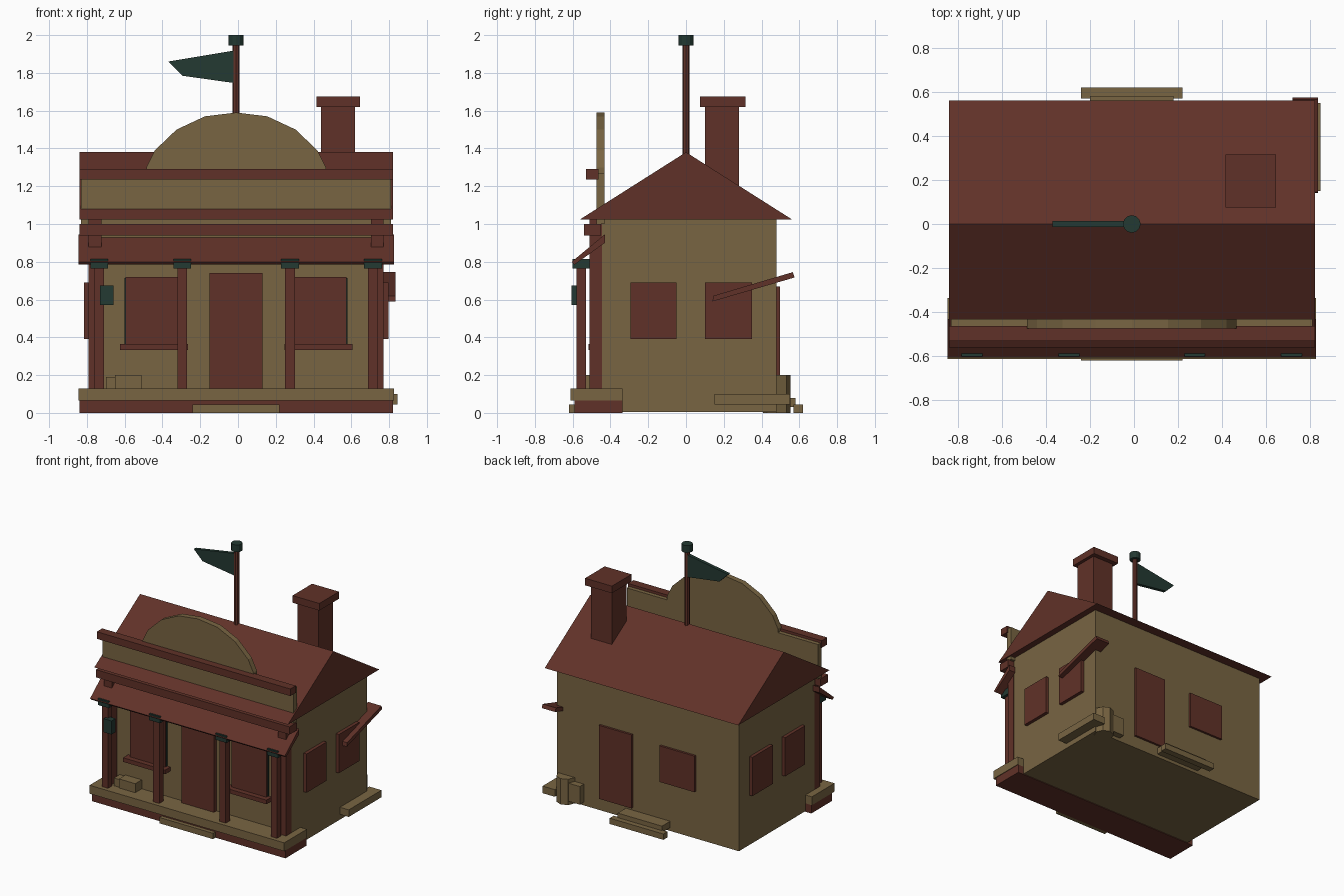
import bpy, bmesh, math

if "Cube" in bpy.data.objects:
    bpy.data.objects.remove(bpy.data.objects["Cube"])

def material(name, rgb):
    m = bpy.data.materials.new(name)
    m.diffuse_color = (*rgb, 1)
    m.use_nodes = True
    m.node_tree.nodes["Principled BSDF"].inputs["Base Color"].default_value = m.diffuse_color
    return m

BROWN = material("red_brown_wood", (0.118, 0.031, 0.021))
TAN = material("tan_boards", (0.190, 0.130, 0.055))
GREEN = material("dark_green_metal", (0.017, 0.041, 0.032))
CX = -0.01  # building centre line

def finish(bm, name, mat):
    bmesh.ops.recalc_face_normals(bm, faces=bm.faces)
    me = bpy.data.meshes.new(name)
    bm.to_mesh(me)
    bm.free()
    me.materials.append(mat)
    ob = bpy.data.objects.new(name, me)
    bpy.context.collection.objects.link(ob)
    return ob

def prism(name, pts, axis, a, b, mat):
    """Extrude a 2D profile along axis: 'x' uses (y,z), 'y' uses (x,z)."""
    bm = bmesh.new()
    put = (lambda p, t: (t, p[0], p[1])) if axis == 'x' else (lambda p, t: (p[0], t, p[1]))
    v0 = [bm.verts.new(put(p, a)) for p in pts]
    v1 = [bm.verts.new(put(p, b)) for p in pts]
    bm.faces.new(v0)
    bm.faces.new(v1)
    n = len(pts)
    for i in range(n):
        j = (i + 1) % n
        bm.faces.new((v0[i], v0[j], v1[j], v1[i]))
    return finish(bm, name, mat)

def box(name, x0, x1, y0, y1, z0, z1, mat):
    return prism(name, [(x0, z0), (x1, z0), (x1, z1), (x0, z1)], 'y', y0, y1, mat)

def cyl(name, x, y, z0, z1, r, n, mat):
    bm = bmesh.new()
    bmesh.ops.create_cone(bm, cap_ends=True, segments=n, radius1=r, radius2=r, depth=z1 - z0)
    bmesh.ops.translate(bm, verts=bm.verts, vec=(x, y, (z0 + z1) / 2))
    return finish(bm, name, mat)

# Main body and gable roof
box("main_walls", -0.79, 0.77, -0.45, 0.48, 0.005, 1.04, TAN)
prism("gable_roof", [(-0.56, 1.025), (0.56, 1.025), (0, 1.38)], 'x', -0.84, 0.82, BROWN)

# False front with arched crest
arch = [(0.475, 1.30), (0.43, 1.39), (0.315, 1.50), (0.165, 1.57), (0, 1.59)]
arch += [(-x, z) for x, z in reversed(arch[:-1])]
outline = [(-0.82, 1.0), (0.82, 1.0), (0.82, 1.27), (0.475, 1.27)] + arch + [(-0.475, 1.27), (-0.82, 1.27)]
prism("false_front", [(x + CX, z) for x, z in outline], 'y', -0.475, -0.432, TAN)
box("false_front_cornice", -0.84, 0.82, -0.53, -0.463, 1.235, 1.29, BROWN)
box("lower_cornice", -0.84, 0.82, -0.54, -0.45, 0.94, 1.0, BROWN)

# Porch base, deck and steps
box("porch_base", -0.84, 0.82, -0.59, -0.335, 0, 0.065, BROWN)
box("porch_deck", -0.845, 0.825, -0.612, -0.335, 0.065, 0.13, TAN)
box("front_step", -0.24, 0.22, -0.62, -0.58, 0, 0.045, TAN)
box("back_lower_step", -0.24, 0.22, 0.57, 0.62, 0, 0.045, TAN)
box("back_upper_step", -0.20, 0.18, 0.47, 0.58, 0.03, 0.08, TAN)
box("side_step", 0.74, 0.845, 0.15, 0.55, 0.045, 0.10, TAN)

# Porch posts with caps, and corner pilasters
for i, dx in enumerate((-0.725, -0.285, 0.285, 0.725)):
    x = CX + dx
    box(f"porch_post_{i}", x - 0.026, x + 0.026, -0.58, -0.53, 0.125, 0.78, BROWN)
    box(f"post_cap_{i}", x - 0.047, x + 0.047, -0.60, -0.512, 0.765, 0.815, GREEN)
for s, side in ((-1, "left"), (1, "right")):
    x = CX + s * 0.747
    box(f"{side}_pilaster", x - 0.034, x + 0.034, -0.512, -0.445, 0.125, 1.03, BROWN)

# Sloped porch roof
prism("porch_roof", [(-0.605, 0.80), (-0.59, 0.785), (-0.43, 0.90), (-0.43, 0.945)],
      'x', -0.845, 0.825, BROWN)

# Front door, windows and sills
box("front_door", -0.15, 0.13, -0.48, -0.44, 0.13, 0.74, BROWN)
for s, side in ((-1, "left"), (1, "right")):
    x = CX + s * 0.435
    box(f"front_{side}_pane", x - 0.155, x + 0.155, -0.459, -0.44, 0.36, 0.715, GREEN)
    box(f"front_{side}_window", x - 0.15, x + 0.15, -0.475, -0.44, 0.365, 0.72, BROWN)
    box(f"front_{side}_sill", x - 0.18, x + 0.18, -0.515, -0.44, 0.333, 0.365, BROWN)

# Side windows
for s, side in ((-1, "left"), (1, "right")):
    for k, (y0, y1) in enumerate(((-0.295, -0.05), (0.10, 0.35))):
        a, b = sorted((CX + s * 0.76, CX + s * 0.806))
        box(f"{side}_window_{k}", a, b, y0, y1, 0.39, 0.69, BROWN)

# Back door and window
box("back_door", 0.12, 0.40, 0.46, 0.497, 0.10, 0.67, BROWN)
box("back_window", -0.42, -0.12, 0.46, 0.497, 0.37, 0.65, BROWN)

# Slanted side canopy board
dy, dz = 0.425, 0.125
prism("side_canopy", [(0.14, 0.59), (0.145, 0.62), (0.565, 0.745), (0.575, 0.717)],
      'x', 0.72, 0.835, BROWN)

# Chimney
box("chimney", 0.44, 0.62, 0.10, 0.28, 1.12, 1.63, BROWN)
box("chimney_cap", 0.415, 0.645, 0.075, 0.315, 1.62, 1.675, BROWN)

# Flagpole, finial and flag
cyl("flagpole", CX, 0, 1.34, 1.96, 0.019, 8, BROWN)
cyl("flagpole_finial", CX, 0, 1.945, 2.0, 0.04, 12, GREEN)
prism("flag", [(-0.01, 1.745), (-0.01, 1.92), (-0.37, 1.86), (-0.295, 1.785)],
      'y', -0.013, 0.013, GREEN)

# Lantern, crates and barrel
box("lantern", -0.73, -0.66, -0.606, -0.555, 0.57, 0.675, GREEN)
box("porch_crate", -0.65, -0.51, -0.53, -0.45, 0.125, 0.20, TAN)
box("porch_small_crate", -0.70, -0.65, -0.52, -0.45, 0.125, 0.19, TAN)
cyl("back_barrel", 0.69, 0.48, 0, 0.20, 0.072, 8, TAN)
box("back_crate", 0.54, 0.64, 0.45, 0.53, 0.03, 0.17, TAN)
